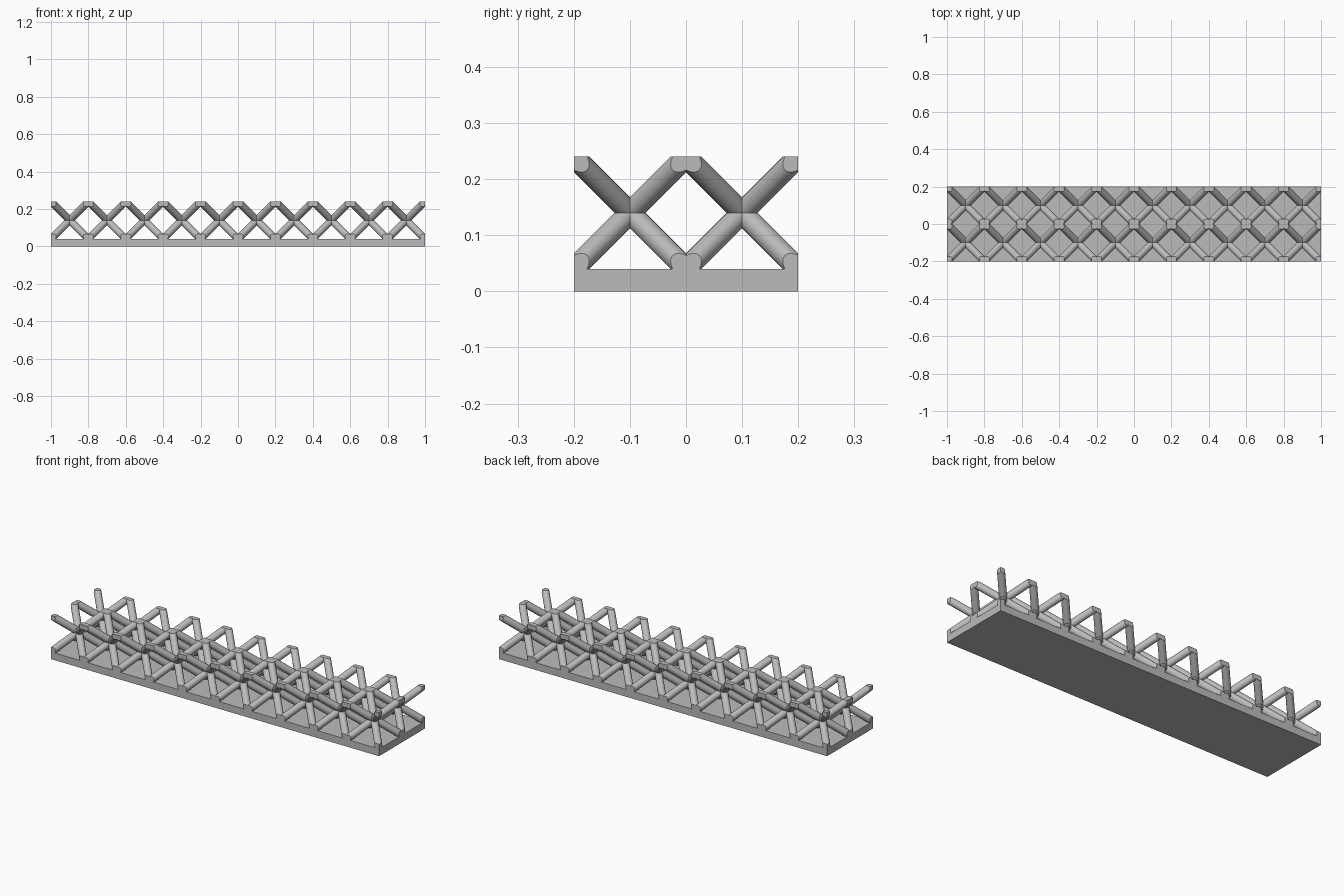
import bpy, bmesh
from mathutils import Vector, Matrix

cube = bpy.data.objects.get("Cube")
if cube:
    bpy.data.objects.remove(cube, do_unlink=True)

CELL = 0.2
HALF = CELL / 2
PLATE = 0.04
RADIUS = 0.0195
SIDES = 24
COLUMNS, ROWS = 10, 2

grey = bpy.data.materials.new("light grey")
grey.use_nodes = True
colour = (0.5, 0.5, 0.5, 1)
grey.diffuse_color = colour
grey.node_tree.nodes["Principled BSDF"].inputs["Base Color"].default_value = colour


def add_object(name, bm, location):
    bmesh.ops.recalc_face_normals(bm, faces=bm.faces)
    mesh = bpy.data.meshes.new(name)
    bm.to_mesh(mesh)
    bm.free()
    mesh.materials.append(grey)
    obj = bpy.data.objects.new(name, mesh)
    obj.location = location
    bpy.context.collection.objects.link(obj)
    return obj


# Base plate
bm = bmesh.new()
bmesh.ops.create_cube(bm, size=1, matrix=Matrix.Diagonal((COLUMNS * CELL, ROWS * CELL, PLATE, 1)))
add_object("base_plate", bm, (0, 0, PLATE / 2))

# One lattice cell: four diagonal rods trimmed flush to the cell's box
bm = bmesh.new()
for sx in (-1, 1):
    for sy in (-1, 1):
        turn = Vector((sx, sy, 1)).to_track_quat('Z', 'Y').to_matrix().to_4x4()
        bmesh.ops.create_cone(bm, cap_ends=True, segments=SIDES, radius1=RADIUS,
                              radius2=RADIUS, depth=CELL * 2, matrix=turn)
for axis in range(3):
    for side in (-1, 1):
        normal = Vector((0, 0, 0))
        normal[axis] = side
        bmesh.ops.bisect_plane(bm, geom=bm.verts[:] + bm.edges[:] + bm.faces[:], dist=1e-6,
                               plane_co=normal * HALF, plane_no=normal, clear_outer=True)
        bmesh.ops.holes_fill(bm, edges=[e for e in bm.edges if e.is_boundary])

start = (HALF - COLUMNS * HALF, HALF - ROWS * HALF, PLATE + HALF)
lattice = add_object("lattice_rods", bm, start)

# Smooth rods with crisp trimmed ends
bpy.ops.object.select_all(action='DESELECT')
lattice.select_set(True)
bpy.context.view_layer.objects.active = lattice
bpy.ops.object.shade_smooth_by_angle(angle=0.5)

# Repeat the cell along the length and the width
for name, count, step in (("length", COLUMNS, (CELL, 0, 0)), ("width", ROWS, (0, CELL, 0))):
    array = lattice.modifiers.new(name, 'ARRAY')
    array.count = count
    array.use_relative_offset = False
    array.use_constant_offset = True
    array.constant_offset_displace = step
